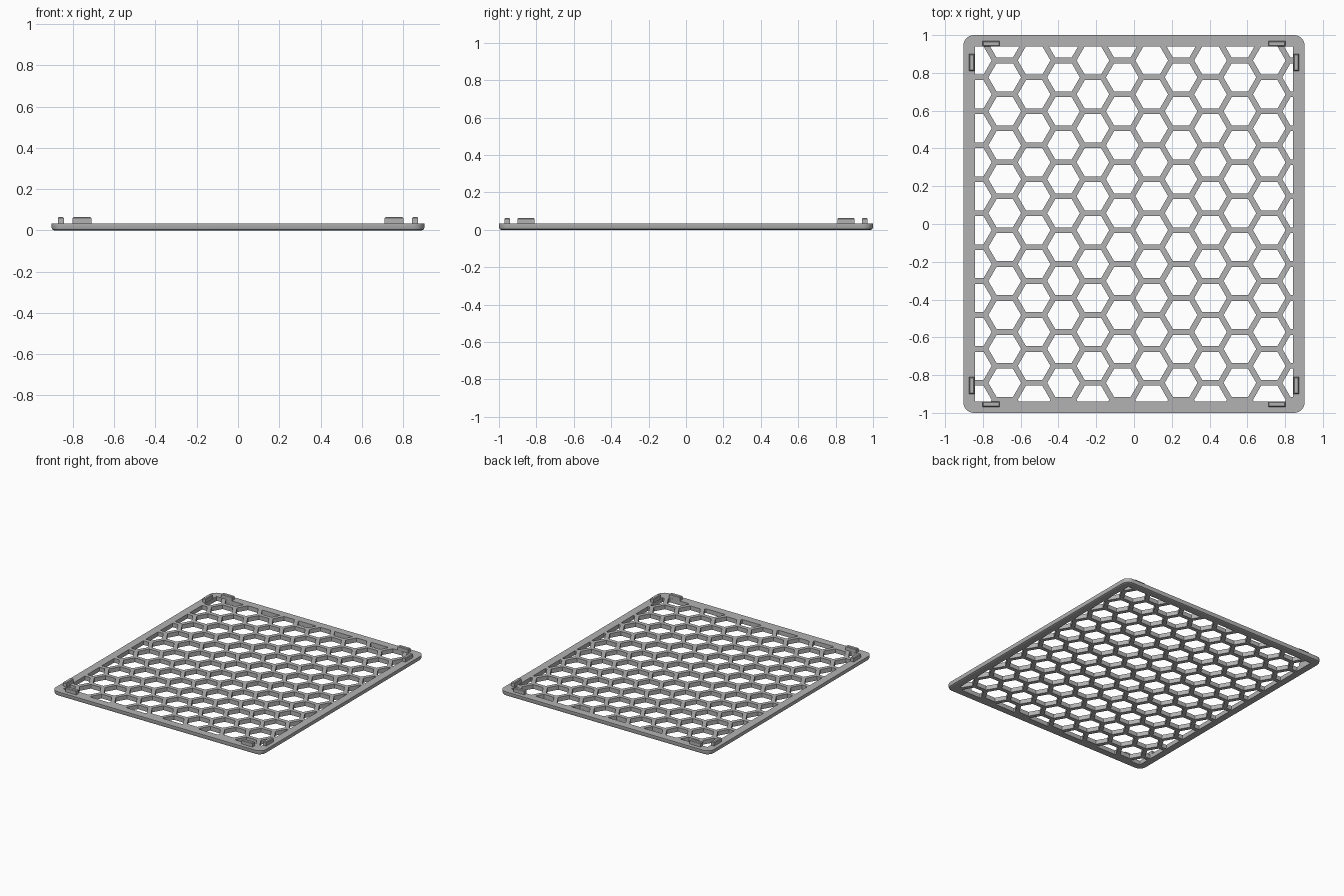
import bpy, bmesh, math
from mathutils import Vector

if "Cube" in bpy.data.objects:
    bpy.data.objects.remove(bpy.data.objects["Cube"], do_unlink=True)

HALF_X, HALF_Y = 0.903, 1.0      # outer size
IN_X, IN_Y = 0.842, 0.94         # opening inside the border
HEIGHT, CHAMFER, CORNER = 0.033, 0.012, 0.055
PITCH, WALL = 0.1797, 0.03       # honeycomb spacing and wall thickness

grey = bpy.data.materials.new("grey plastic")
grey.use_nodes = True
colour = (0.45, 0.45, 0.45, 1)
grey.diffuse_color = colour
grey.node_tree.nodes["Principled BSDF"].inputs["Base Color"].default_value = colour


def add_object(name, mesh):
    obj = bpy.data.objects.new(name, mesh)
    bpy.context.collection.objects.link(obj)
    mesh.materials.clear()
    mesh.materials.append(grey)
    return obj


def rounded_rect(inset):
    """Counter-clockwise outline of the plate, moved in by inset."""
    r, pts = CORNER - inset, []
    for q, (sx, sy) in enumerate([(1, 1), (-1, 1), (-1, -1), (1, -1)]):
        for i in range(9):
            a = math.pi / 2 * (q + i / 8)
            pts.append((sx * (HALF_X - CORNER) + r * math.cos(a),
                        sy * (HALF_Y - CORNER) + r * math.sin(a)))
    return pts


def clip(poly, axis, sign, limit):
    """Keep the part of the polygon where sign * coordinate <= limit."""
    out = []
    for a, b in zip(poly, poly[1:] + poly[:1]):
        da, db = limit - sign * a[axis], limit - sign * b[axis]
        if da >= 0:
            out.append(a)
        if da * db < 0:
            out.append(a.lerp(b, da / (da - db)))
    return out


# Honeycomb cells, trimmed to the opening
cells = []
radius = (PITCH - WALL) / math.sqrt(3)
for col in range(12):
    cx = -0.84 + col * PITCH * math.sqrt(3) / 2
    for row in range(11):
        cy = -0.931 + PITCH * (row + 0.5 * (col % 2))
        hexagon = [Vector((cx + radius * math.cos(k * math.pi / 3),
                           cy + radius * math.sin(k * math.pi / 3)))
                   for k in range(6)]
        for axis, limit in ((0, IN_X), (1, IN_Y)):
            for sign in (1, -1):
                hexagon = clip(hexagon, axis, sign, limit)
        if len(hexagon) > 2:
            cells.append(hexagon)

# Honeycomb plate: filled outline with the cells as holes
curve = bpy.data.curves.new("plate_outline", "CURVE")
curve.dimensions = "2D"
curve.fill_mode = "BOTH"
curve.extrude = HEIGHT / 2
for outline in [rounded_rect(CHAMFER)] + cells:
    spline = curve.splines.new("POLY")
    spline.points.add(len(outline) - 1)
    for point, (x, y) in zip(spline.points, outline):
        point.co = (x, y, 0, 1)
    spline.use_cyclic_u = True
helper = bpy.data.objects.new("plate_outline", curve)
bpy.context.collection.objects.link(helper)
depsgraph = bpy.context.evaluated_depsgraph_get()
plate_mesh = bpy.data.meshes.new_from_object(helper.evaluated_get(depsgraph))
bpy.data.objects.remove(helper, do_unlink=True)
for v in plate_mesh.vertices:
    v.co.z += HEIGHT / 2
plate = add_object("honeycomb_plate", plate_mesh)
for p in plate_mesh.polygons:
    p.use_smooth = False

# Outer rim with a rounded lower edge
bm = bmesh.new()
profile = [(CHAMFER, 0), (CHAMFER * 0.3, CHAMFER * 0.3), (0, CHAMFER),
           (0, HEIGHT), (CHAMFER, HEIGHT)]
rings = [[bm.verts.new((x, y, z)) for x, y in rounded_rect(inset)]
         for inset, z in profile]
for low, high in zip(rings, rings[1:]):
    n = len(low)
    for i in range(n):
        j = (i + 1) % n
        bm.faces.new((low[i], low[j], high[j], high[i]))
rim_mesh = bpy.data.meshes.new("outer_rim")
bm.to_mesh(rim_mesh)
bm.free()
rim = add_object("outer_rim", rim_mesh)
bpy.ops.object.select_all(action="DESELECT")
rim.select_set(True)
bpy.context.view_layer.objects.active = rim
bpy.ops.object.shade_smooth_by_angle(angle=math.radians(30))


def add_tab(name, centre, size):
    """Upright locating tab with softened top edges."""
    bm = bmesh.new()
    bmesh.ops.create_cube(bm, size=1)
    bmesh.ops.scale(bm, vec=size, verts=bm.verts)
    bmesh.ops.translate(bm, vec=centre, verts=bm.verts)
    top = [e for e in bm.edges if all(v.co.z > centre[2] for v in e.verts)]
    bmesh.ops.bevel(bm, geom=top, offset=0.005, segments=1, affect="EDGES")
    mesh = bpy.data.meshes.new(name)
    bm.to_mesh(mesh)
    bm.free()
    add_object(name, mesh)


# Two tabs at every corner
for sx, side in ((1, "left"), (-1, "right")):
    for sy, end in ((1, "back"), (-1, "front")):
        add_tab(f"{end}_{side}_end_tab", (sx * 0.757, sy * 0.955, 0.047),
                (0.092, 0.029, 0.034))
        add_tab(f"{end}_{side}_side_tab", (sx * 0.859, sy * 0.855, 0.047),
                (0.029, 0.092, 0.034))
